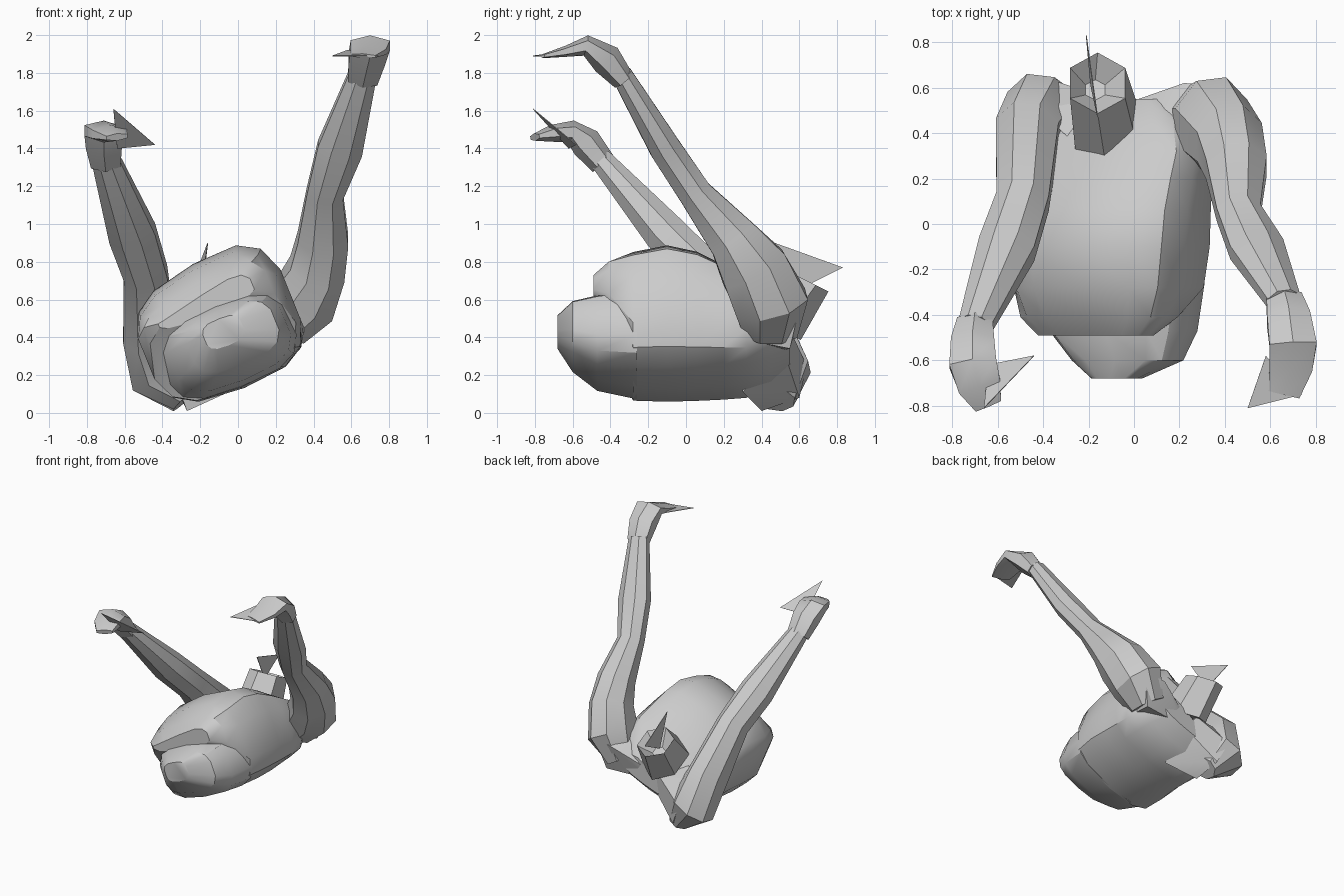
import bpy
import bmesh
import math
from mathutils import Vector

cube = bpy.data.objects.get("Cube")
if cube:
    bpy.data.objects.remove(cube, do_unlink=True)

grey = bpy.data.materials.new("plain grey")
grey.use_nodes = True
grey.diffuse_color = (0.6, 0.6, 0.6, 1)
grey.node_tree.nodes["Principled BSDF"].inputs["Base Color"].default_value = grey.diffuse_color


def finish(name, bm, angle):
    """Turn a bmesh into a shaded object."""
    bmesh.ops.recalc_face_normals(bm, faces=bm.faces)
    mesh = bpy.data.meshes.new(name)
    bm.to_mesh(mesh)
    bm.free()
    mesh.materials.append(grey)
    obj = bpy.data.objects.new(name, mesh)
    bpy.context.collection.objects.link(obj)
    bpy.ops.object.select_all(action='DESELECT')
    obj.select_set(True)
    bpy.context.view_layer.objects.active = obj
    bpy.ops.object.shade_smooth_by_angle(angle=math.radians(angle))
    return obj


def skin(name, rings, angle=32):
    """Bridge rings of points and close both ends."""
    bm = bmesh.new()
    loops = [[bm.verts.new(p) for p in ring] for ring in rings]
    n = len(loops[0])
    for a, b in zip(loops, loops[1:]):
        for i in range(n):
            j = (i + 1) % n
            bm.faces.new((a[i], a[j], b[j], b[i]))
    bm.faces.new(loops[0])
    bm.faces.new(loops[-1])
    return finish(name, bm, angle)


def wedge(name, points):
    """Faceted block wrapped around a few corner points."""
    bm = bmesh.new()
    for p in points:
        bm.verts.new(p)
    bmesh.ops.convex_hull(bm, input=bm.verts)
    bmesh.ops.delete(bm, geom=[v for v in bm.verts if not v.link_faces], context='VERTS')
    return finish(name, bm, 25)


def ellipse(sides, power=1.0):
    """Unit outline; a power under one makes it boxier."""
    for i in range(sides):
        a = math.tau * (i + 0.5) / sides
        c, s = math.cos(a), math.sin(a)
        yield (math.copysign(abs(c) ** power, c), math.copysign(abs(s) ** power, s))


def limb(name, stations, sides=8, axis=None):
    """Tube through stations (x, y, z, half width, half depth)."""
    centres = [Vector(s[:3]) for s in stations]
    rings = []
    for i, (c, s) in enumerate(zip(centres, stations)):
        t = Vector(axis) if axis else centres[min(i + 1, len(centres) - 1)] - centres[max(i - 1, 0)]
        t.normalize()
        side = Vector((1, 0, 0))
        side = (side - t * side.dot(t)).normalized()
        depth = t.cross(side)
        rings.append([c + side * (p * s[3]) + depth * (q * s[4]) for p, q in ellipse(sides)])
    return skin(name, rings)


TILT = math.radians(22)


def trunk(name, sections, crown=0.0, sides=14):
    """Leaning body part from boxes (y, u min, u max, v min, v max); crown raises its left top."""
    cu, su = math.cos(TILT), math.sin(TILT)
    rings = []
    for y, u0, u1, v0, v1 in sections:
        ring = []
        for p, q in ellipse(sides, 0.65):
            u = (u0 + u1) / 2 + p * (u1 - u0) / 2
            v = (v0 + v1) / 2 + q * (v1 - v0) / 2 + crown * p * max(q, 0)
            ring.append((u * cu - v * su, y, u * su + v * cu))
        rings.append(ring)
    return skin(name, rings)


def shard(name, points):
    """Thin pointed plate."""
    a, b, c = map(Vector, points)
    off = (b - a).cross(c - a).normalized() * 0.002
    return skin(name, [[p - off for p in (a, b, c)], [p + off for p in (a, b, c)]], 10)


# Ribcage overhangs the hips at the front and tapers to the upper back
trunk("ribcage", [
    (-.49, -.22, .33, .54, .65),
    (-.41, -.30, .42, .42, .72),
    (-.28, -.35, .47, .12, .79),
    (-.10, -.35, .50, .11, .82),
    (.06, -.33, .50, .11, .78),
    (.20, -.33, .50, .12, .70),
    (.32, -.32, .50, .13, .62),
    (.45, -.26, .45, .19, .54),
    (.55, -.10, .32, .28, .42),
], crown=0.055)
trunk("hips", [
    (-.68, -.02, .20, .35, .50),
    (-.60, -.12, .37, .23, .54),
    (-.47, -.23, .42, .15, .57),
    (-.26, -.30, .45, .12, .60),
])

# Slopes joining each shoulder to the neck
wedge("left_shoulder_slope", [
    (.40, .61, .60), (.22, .62, .56), (.33, .55, .34), (.30, .32, .70),
    (.02, .55, .45), (-.05, .51, .33), (.0, .32, .58), (.28, .25, .40),
])
wedge("right_shoulder_slope", [
    (-.38, .64, .25), (-.27, .40, .01), (-.30, .60, .08), (-.05, .52, .32),
    (-.14, .56, .42), (-.42, .50, .42), (-.20, .30, .50), (-.05, .30, .11),
])

# Open neck with a sunken end, flaring into the chest
limb("neck", [
    (-.12, .42, .48, .16, .21),
    (-.16, .62, .71, .14, .15),
    (-.17, .59, .62, .05, .05),
], sides=6, axis=(0, .45, .9))
shard("neck_shard", [(-.16, .47, .90), (-.21, .83, .77), (-.19, .61, .66)])

# Raised arms, from the shoulder to the wrist
limb("left_arm", [
    (.25, .45, .42, .12, .15),
    (.34, .45, .58, .19, .21),
    (.42, .36, .76, .16, .195),
    (.45, .25, .92, .145, .145),
    (.46, .05, 1.16, .105, .095),
    (.54, -.11, 1.40, .13, .09),
    (.66, -.34, 1.79, .08, .06),
])
limb("right_arm", [
    (-.28, .48, .07, .09, .10),
    (-.41, .50, .21, .18, .17),
    (-.47, .40, .42, .15, .18),
    (-.49, .10, .74, .125, .125),
    (-.56, -.11, .95, .135, .12),
    (-.70, -.45, 1.34, .08, .065),
])

# Bent hands with flattened fingers
limb("left_hand", [
    (.66, -.33, 1.76, .09, .06),
    (.68, -.42, 1.87, .11, .085),
    (.70, -.53, 1.945, .12, .055),
    (.69, -.63, 1.915, .11, .03),
    (.66, -.75, 1.89, .08, .012),
], sides=6)
limb("right_hand", [
    (-.70, -.44, 1.32, .09, .07),
    (-.71, -.53, 1.43, .11, .085),
    (-.71, -.61, 1.49, .12, .06),
    (-.68, -.71, 1.48, .11, .045),
    (-.64, -.80, 1.46, .07, .02),
], sides=6)
shard("left_thumb", [(.50, -.81, 1.89), (.58, -.58, 1.92), (.74, -.75, 1.89)])
shard("right_thumb", [(-.66, -.81, 1.61), (-.44, -.58, 1.42), (-.64, -.62, 1.40)])
